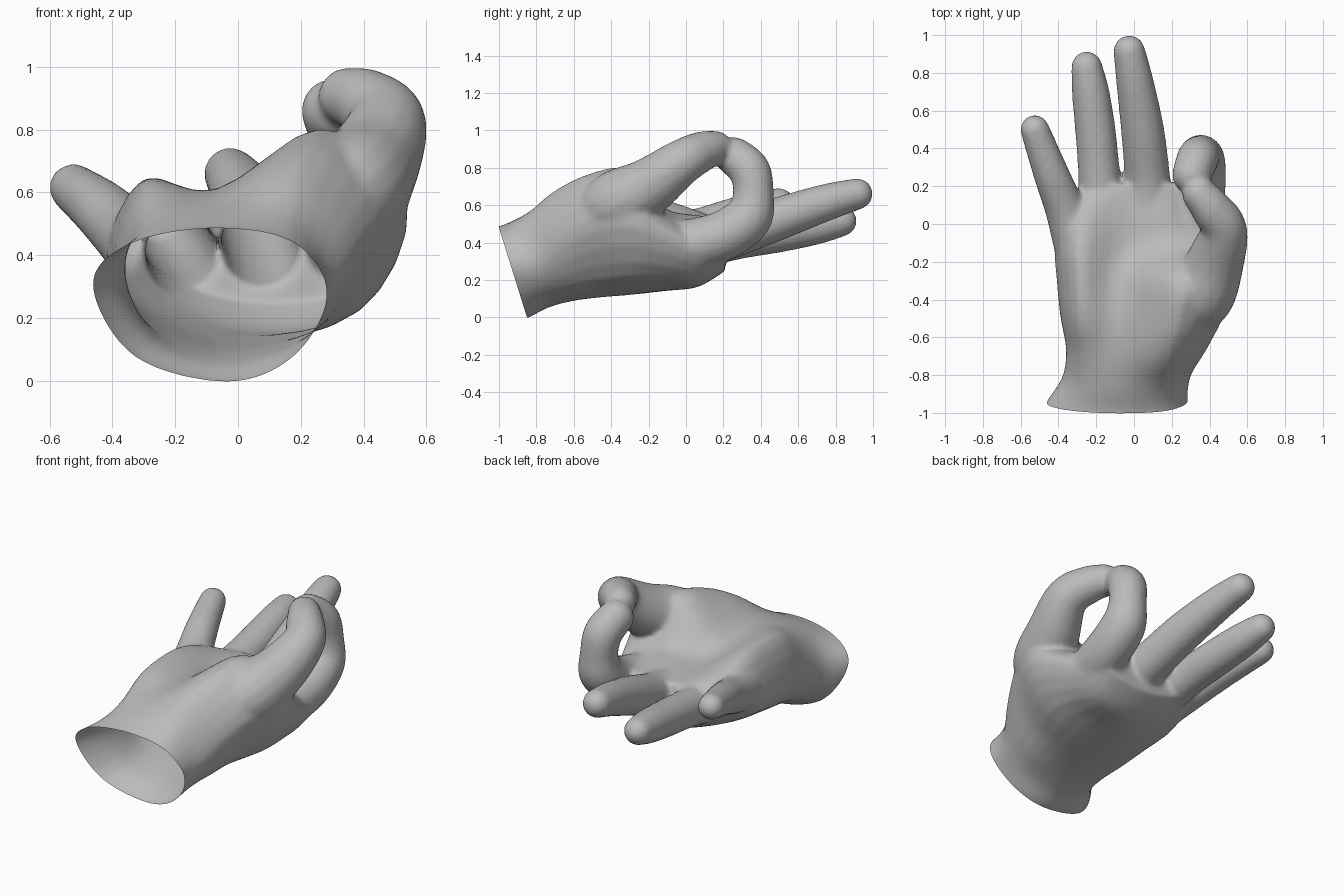
import bpy, bmesh, math
from mathutils import Vector

if "Cube" in bpy.data.objects:
    bpy.data.objects.remove(bpy.data.objects["Cube"])

skin = bpy.data.materials.new("plain grey")
skin.diffuse_color = (0.5, 0.5, 0.5, 1)
skin.use_nodes = True
skin.node_tree.nodes["Principled BSDF"].inputs["Base Color"].default_value = skin.diffuse_color


def spline(pts, n, closed=False):
    """Catmull-Rom resampling of vectors of any size."""
    pts = [Vector(p) for p in pts]
    m = len(pts)
    get = (lambda i: pts[i % m]) if closed else (lambda i: pts[max(0, min(m - 1, i))])
    out = []
    for i in range(m if closed else m - 1):
        a, b, c, d = (get(i + k) for k in (-1, 0, 1, 2))
        for j in range(n):
            t = j / n
            out.append(0.5 * (2 * b + (c - a) * t + (2 * a - 5 * b + 4 * c - d) * t * t
                              + (3 * b - a - 3 * c + d) * t ** 3))
    return out if closed else out + [pts[-1]]


def loft(bm, rings):
    """Closed skin through rings of equal point count."""
    rows = [[bm.verts.new(p) for p in r] for r in rings]
    n = len(rows[0])
    for r0, r1 in zip(rows, rows[1:]):
        for i in range(n):
            bm.faces.new((r0[i], r0[(i + 1) % n], r1[(i + 1) % n], r1[i]))
    bm.faces.new(rows[0][::-1])
    bm.faces.new(rows[-1])


def digit(bm, joints):
    """Round tube through (x, y, z, radius) joints with domed ends."""
    path = spline(joints, 6)
    cen = [Vector(p[:3]) for p in path]
    last = len(cen) - 1
    steps = [(cen[i], (cen[min(i + 1, last)] - cen[max(i - 1, 0)]).normalized(), path[i][3])
             for i in range(last + 1)]
    dome = [math.radians(a) for a in (20, 40, 60, 78)]
    (c0, t0, r0), (c1, t1, r1) = steps[0], steps[-1]
    steps = ([(c0 - t0 * r0 * math.sin(a), t0, r0 * math.cos(a)) for a in reversed(dome)] + steps
             + [(c1 + t1 * r1 * math.sin(a), t1, r1 * math.cos(a)) for a in dome])
    rings = []
    for c, t, r in steps:
        u = t.cross(Vector((1, 0, 0))).normalized()
        v = t.cross(u)
        rings.append([c + r * (u * math.cos(k * math.tau / 16) + v * math.sin(k * math.tau / 16))
                      for k in range(16)])
    loft(bm, rings)


bm = bmesh.new()

# wrist and palm: (y at the top, backward lean, eight x-z points around the section)
WRIST = [(-.465, .3), (-.36, .43), (-.1, .485), (.17, .445), (.285, .28), (.18, .08), (-.03, -.005), (-.33, .075)]
SECTIONS = [
    (-1.08, .31, [(x * 1.06, z) for x, z in WRIST]),
    (-1.0, .31, WRIST),
    (-.85, .25, [(-.38, .32), (-.3, .48), (-.08, .54), (.17, .52), (.30, .31), (.21, .13), (-.03, .05), (-.27, .12)]),
    (-.68, .15, [(-.36, .34), (-.29, .54), (-.08, .59), (.19, .67), (.38, .44), (.26, .17), (0, .085), (-.25, .14)]),
    (-.5, .05, [(-.39, .36), (-.3, .62), (-.07, .61), (.24, .77), (.47, .54), (.3, .2), (0, .105), (-.27, .17)]),
    (-.3, 0, [(-.41, .38), (-.3, .645), (-.06, .59), (.27, .795), (.54, .57), (.38, .22), (0, .12), (-.28, .2)]),
    (-.12, 0, [(-.42, .4), (-.3, .63), (-.05, .54), (.22, .59), (.51, .48), (.38, .22), (0, .14), (-.3, .24)]),
    (.06, 0, [(-.38, .44), (-.28, .57), (-.05, .53), (.2, .54), (.46, .39), (.33, .2), (.06, .165), (-.23, .26)]),
    (.21, 0, [(-.27, .42), (-.2, .5), (-.02, .52), (.2, .52), (.44, .42), (.33, .28), (.07, .25), (-.18, .31)]),
]
loops = [spline([(x, y + k * (.48 - z), z) for x, z in pts], 4, True) for y, k, pts in SECTIONS]
columns = [spline(col, 4) for col in zip(*loops)]
loft(bm, list(zip(*columns)))

# thumb, curled index, and the three extended fingers
digit(bm, [(.24, -.55, .5, .12), (.35, -.38, .6, .18), (.43, -.2, .7, .155),
           (.475, -.03, .825, .125), (.41, .08, .885, .11), (.35, .155, .905, .095)])
digit(bm, [(.32, -.02, .38, .14), (.35, .18, .43, .135), (.355, .33, .53, .13),
           (.35, .36, .66, .11), (.335, .34, .785, .112), (.305, .26, .86, .105)])
digit(bm, [(.07, .08, .4, .14), (.07, .25, .44, .122), (.045, .5, .53, .115),
           (.005, .75, .615, .1), (-.025, .915, .66, .085)])
digit(bm, [(-.17, .08, .39, .125), (-.187, .3, .425, .111), (-.205, .5, .455, .108),
           (-.23, .7, .49, .1), (-.25, .83, .515, .084)])
digit(bm, [(-.3, -.1, .43, .13), (-.365, .08, .48, .108), (-.44, .27, .55, .095),
           (-.525, .5, .615, .078)])

bmesh.ops.recalc_face_normals(bm, faces=bm.faces)
mesh = bpy.data.meshes.new("hand")
bm.to_mesh(mesh)
bm.free()
hand = bpy.data.objects.new("hand", mesh)
bpy.context.collection.objects.link(hand)
bpy.context.view_layer.objects.active = hand
hand.select_set(True)

# fuse the parts into one skin and soften the joins
fuse = hand.modifiers.new("fuse", 'REMESH')
fuse.mode = 'VOXEL'
fuse.voxel_size = 0.013
soften = hand.modifiers.new("soften", 'SMOOTH')
soften.factor = 0.5
soften.iterations = 14
for name in ("fuse", "soften"):
    bpy.ops.object.modifier_apply(modifier=name)

# cut the wrist open along its slanted rim
bm = bmesh.new()
bm.from_mesh(hand.data)
bmesh.ops.bisect_plane(bm, geom=bm.verts[:] + bm.edges[:] + bm.faces[:],
                       plane_co=(0, -1, .48), plane_no=(0, -.48, -.15), clear_outer=True)
bm.to_mesh(hand.data)
bm.free()

hand.data.materials.clear()
hand.data.materials.append(skin)
bpy.ops.object.shade_smooth_by_angle(angle=math.radians(40))
